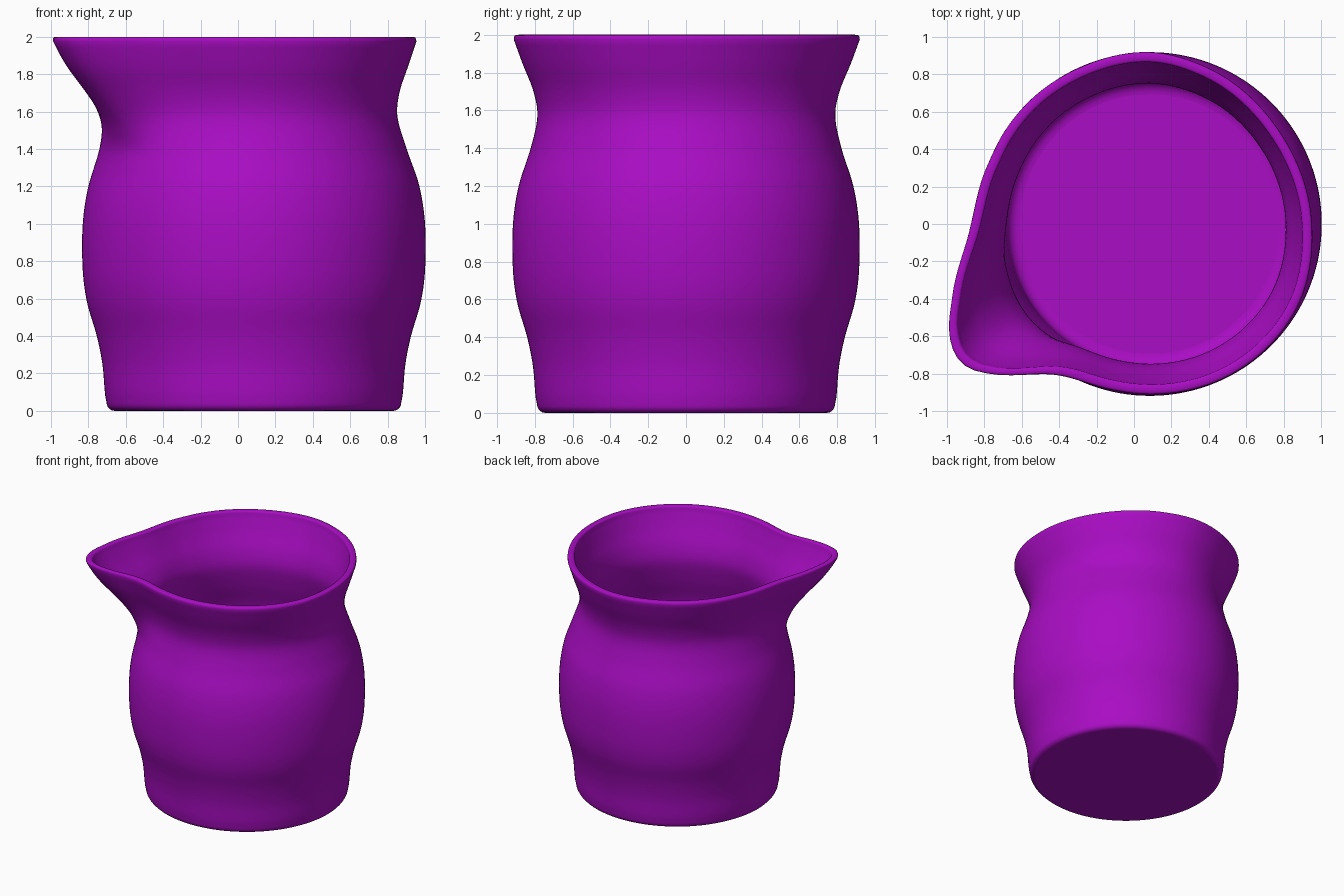
import bpy, bmesh, math

if "Cube" in bpy.data.objects:
    bpy.data.objects.remove(bpy.data.objects["Cube"])

CX, SEG = 0.085, 144


def interp(table, t):
    """Smooth curve through (t, value) pairs (cubic Hermite, uneven spacing)."""
    n = len(table)
    t = min(max(t, table[0][0]), table[-1][0])
    i = 0
    while i < n - 2 and t > table[i + 1][0]:
        i += 1

    def slope(k):
        a, b = table[max(k - 1, 0)], table[min(k + 1, n - 1)]
        return (b[1] - a[1]) / (b[0] - a[0])
    (t0, v0), (t1, v1) = table[i], table[i + 1]
    h = t1 - t0
    u = (t - t0) / h
    return ((2*u**3 - 3*u**2 + 1) * v0 + (u**3 - 2*u**2 + u) * h * slope(i)
            + (3*u**2 - 2*u**3) * v1 + (u**3 - u**2) * h * slope(i + 1))


# outer wall: height -> radius
WALL = [(0, .785), (.1, .797), (.25, .81), (.4, .84), (.58, .892), (.75, .915),
        (1.0, .915), (1.2, .885), (1.4, .822), (1.57, .788), (1.7, .81),
        (1.85, .87), (2.0, .925)]
# height -> how far the round wall has become the spouted rim outline
BLEND = [(1.25, 0), (1.4, .09), (1.5, .26), (1.6, .47), (1.7, .66), (1.8, .82),
         (1.9, .93), (2.0, 1)]
# rim outline: angle in degrees -> radius
RIM = [(0, .875), (35, .86), (70, .9), (90, .928), (114, .926), (133, .93),
       (147, .931), (161, .934), (183, .98), (200.5, 1.141), (207.7, 1.226),
       (213.6, 1.266), (218.2, 1.253), (223.1, 1.185), (234.2, 1.0),
       (242.3, .937), (255, .92), (270, .92), (300, .925), (330, .915)]
RIM = [(a - 360, r) for a, r in RIM[-3:]] + RIM + [(a + 360, r) for a, r in RIM[:3]]
RIM_DELTA = [interp(RIM, 360 * k / SEG) - .925 for k in range(SEG)]


def thickness(z):
    return .035 + .02 * max(0, (z - 1.5) / .5)


# rings as (radius, height, height used for the blend)
rings = []
for k in range(6):                                   # rounded foot
    a = math.radians(90 * k / 5)
    rings.append((.745 + .043 * math.sin(a), .045 * (1 - math.cos(a))))
for k in range(1, 61):                               # outer wall
    z = .045 + (1.975 - .045) * k / 60
    rings.append((interp(WALL, z), z))
for k in range(1, 9):                                # rounded lip
    a = math.pi * k / 8
    mid, half = interp(WALL, 1.975) - .027, .027
    c, s = math.cos(a), math.sin(a)
    rings.append((mid + half * math.copysign(abs(c) ** .6, c), 1.975 + .025 * abs(s) ** .6))
for k in range(1, 61):                               # inner wall
    z = 1.975 - (1.975 - .12) * k / 60
    rings.append((interp(WALL, z) - thickness(z), z))
r_in = rings[-1][0]
for k in range(1, 7):                                # inner floor fillet
    a = math.radians(90 * k / 6)
    rings.append((r_in - .07 * (1 - math.cos(a)), .12 - .07 * math.sin(a)))

# loft the jug
bm = bmesh.new()
loops = []
for r, z in rings:
    w = interp(BLEND, z)
    loop = []
    for k in range(SEG):
        a = 2 * math.pi * k / SEG
        rr = r + w * RIM_DELTA[k]
        loop.append(bm.verts.new((CX + rr * math.cos(a), rr * math.sin(a), z)))
    loops.append(loop)
for lo, hi in zip(loops, loops[1:]):
    for k in range(SEG):
        j = (k + 1) % SEG
        bm.faces.new((lo[k], lo[j], hi[j], hi[k]))
bm.faces.new(loops[0][::-1])                         # underside
bm.faces.new(loops[-1])                              # inner floor
bmesh.ops.recalc_face_normals(bm, faces=bm.faces[:])
for f in bm.faces:
    f.smooth = len(f.verts) == 4

mesh = bpy.data.meshes.new("milk_jug")
bm.to_mesh(mesh)
bm.free()
jug = bpy.data.objects.new("milk_jug", mesh)
bpy.context.collection.objects.link(jug)

purple = bpy.data.materials.new("purple")
purple.diffuse_color = (.40, .004, .55, 1)
purple.use_nodes = True
purple.node_tree.nodes["Principled BSDF"].inputs["Base Color"].default_value = purple.diffuse_color
mesh.materials.append(purple)
